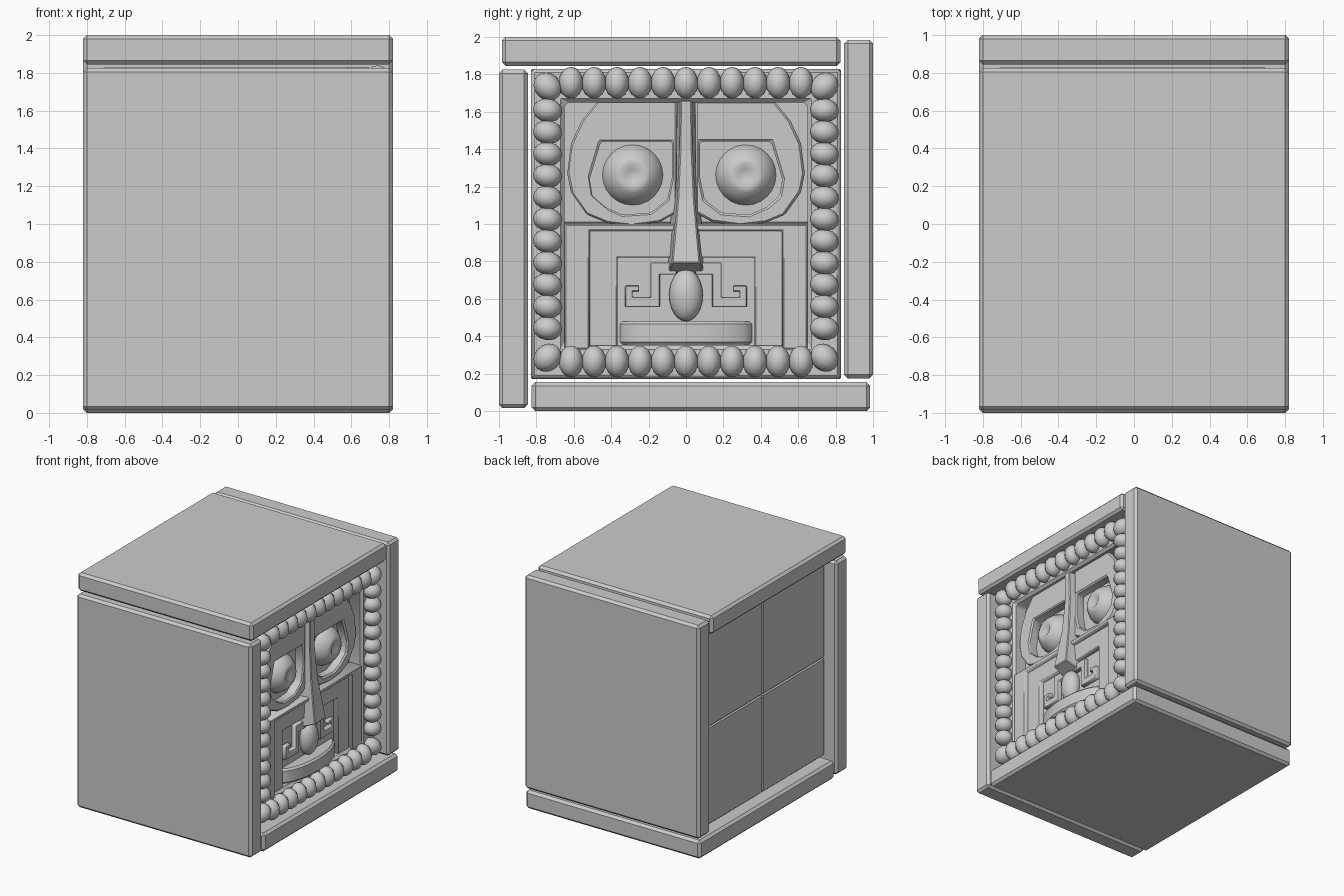
import bpy, bmesh
from math import pi, sin, cos, radians
from mathutils import Matrix, Vector

if "Cube" in bpy.data.objects:
    bpy.data.objects.remove(bpy.data.objects["Cube"])

# local (X, Y, Z) -> world (y, z, x): face outlines are drawn in the y-z plane
FACE = Matrix(((0, 0, 1, 0), (1, 0, 0, 0), (0, 1, 0, 0), (0, 0, 0, 1)))
CZ = 1.0


def finish(name, bm, bevel=0, smooth=False):
    bmesh.ops.recalc_face_normals(bm, faces=bm.faces)
    me = bpy.data.meshes.new(name)
    bm.to_mesh(me)
    bm.free()
    ob = bpy.data.objects.new(name, me)
    bpy.context.collection.objects.link(ob)
    if bevel:
        m = ob.modifiers.new("bevel", 'BEVEL')
        m.width, m.segments, m.limit_method = bevel, 1, 'ANGLE'
    if smooth:
        for p in me.polygons:
            p.use_smooth = True
    return ob


def box(name, lo, hi, bevel=0):
    lo, hi = Vector(lo), Vector(hi)
    bm = bmesh.new()
    bmesh.ops.create_cube(bm, size=1)
    bmesh.ops.scale(bm, vec=hi - lo, verts=bm.verts)
    bmesh.ops.translate(bm, vec=(lo + hi) / 2, verts=bm.verts)
    return finish(name, bm, bevel)


def plate(name, outlines, d0, d1, frame=FACE, bevel=0.008):
    """Extrude filled outlines (the later ones are holes) from d0 to d1."""
    cu = bpy.data.curves.new(name, 'CURVE')
    cu.dimensions, cu.fill_mode, cu.extrude = '2D', 'BOTH', (d1 - d0) / 2
    for pts in outlines:
        s = cu.splines.new('POLY')
        s.points.add(len(pts) - 1)
        for p, (a, b) in zip(s.points, pts):
            p.co = (a, b, 0, 1)
        s.use_cyclic_u = True
    tmp = bpy.data.objects.new(name + "_curve", cu)
    bpy.context.collection.objects.link(tmp)
    dg = bpy.context.evaluated_depsgraph_get()
    me = bpy.data.meshes.new_from_object(tmp.evaluated_get(dg))
    bpy.data.objects.remove(tmp)
    bm = bmesh.new()
    bm.from_mesh(me)
    bmesh.ops.remove_doubles(bm, verts=bm.verts, dist=1e-4)
    bmesh.ops.dissolve_limit(bm, angle_limit=0.01, verts=bm.verts, edges=bm.edges)
    bmesh.ops.translate(bm, vec=(0, 0, (d0 + d1) / 2), verts=bm.verts)
    bmesh.ops.transform(bm, matrix=frame, verts=bm.verts)
    return finish(name, bm, bevel)


def ball(name, loc, size, tilt=0, seg=10, rings=8):
    bm = bmesh.new()
    bmesh.ops.create_uvsphere(bm, u_segments=seg, v_segments=rings, radius=1)
    bmesh.ops.transform(bm, verts=bm.verts, matrix=Matrix.Translation(loc)
                        @ Matrix.Rotation(tilt, 4, 'X') @ Matrix.Diagonal((*size, 1)))
    return finish(name, bm, smooth=True)


# four outer slabs in a pinwheel
for i, side in enumerate(("top", "left", "bottom", "right")):
    slab = box(side + "_slab", (-.82, -.985, .845), (.82, .825, 1), .02)
    slab.data.transform(Matrix.Translation((0, 0, CZ)) @ Matrix.Rotation(i * pi / 2, 4, 'X'))

# four inner blocks, seen as panels at the back
for sy in (-1, 1):
    for sz in (-1, 1):
        y, z = sorted((0, sy * .83)), sorted((CZ, CZ + sz * .83))
        box("inner_block", (-.72, y[0], z[0]), (.59, y[1], z[1]), .01)

# sloped rim under the beads
rim = [[(-a, CZ - b), (a, CZ - b), (a, CZ + b), (-a, CZ + b)]
       for a, b in ((.83, .83), (.65, .65))]
plate("bead_rim", rim, .55, .71, bevel=.02)

# rows of beads and corner beads
for i in range(11):
    t = (i - 5) / 5
    for s in (-1, 1):
        ball("row_bead", (.74, t * .615, CZ + .01 + s * .745), (.075, .065, .085))
        ball("column_bead", (.74, s * .74, CZ + .025 + t * .583), (.075, .078, .063),
             radians(-8))
for sy in (-1, 1):
    for sz in (-1, 1):
        ball("corner_bead", (.74, sy * .74, CZ + .01 + sz * .725), (.075, .07, .08),
             sy * sz * -pi / 4)

# stepped lower face: outer arch, cheek arch, mouth recess
def arch(w, top, iw, itop, low=.33):
    return [(-w, low), (-w, top), (w, top), (w, low),
            (iw, low), (iw, itop), (-iw, itop), (-iw, low)]

plate("jaw_arch", [arch(.65, 1.0, .515, .965)], .58, .71)
plate("cheek_arch", [arch(.52, .97, .365, .82)], .58, .68)
box("mouth_recess", (.58, -.37, .33), (.64, .37, .825))

# eye surrounds, sockets and eyeballs with dimpled pupils
outer = [(.05, 1.66), (.47, 1.66), (.56, 1.55), (.615, 1.43), (.635, 1.27), (.615, 1.17),
         (.53, 1.05), (.42, 1.005), (.29, .99), (.14, 1.01), (.05, 1.06)]
inner = [(.075, 1.44), (.455, 1.44), (.515, 1.24), (.50, 1.15), (.43, 1.09),
         (.34, 1.05), (.19, 1.06), (.10, 1.13), (.075, 1.25)]
for s, ey in ((-1, -.285), (1, .32)):
    flip = lambda pts: [(s * a, b) for a, b in pts]
    plate("eye_surround", [flip(outer), flip(inner)], .58, .67, bevel=.012)
    bm = bmesh.new()
    bmesh.ops.create_uvsphere(bm, u_segments=24, v_segments=16, radius=.17)
    for v in bm.verts:
        if v.co.z > .16:
            v.co.z -= .035
    bmesh.ops.transform(bm, matrix=Matrix.Translation((.54, ey, 1.262)) @ FACE, verts=bm.verts)
    finish("eyeball", bm, smooth=True)

# tapered nose: (front z, back z, front half width, back half width, front x)
sections = [(1.66, 1.66, .03, .045, .70), (1.4, 1.4, .033, .055, .70),
            (1.13, 1.13, .045, .075, .72), (.79, .72, .075, .105, .775)]
bm = bmesh.new()
loops = [[bm.verts.new(p) for p in ((.6, -b, zb), (x, -f, zf), (x, f, zf), (.6, b, zb))]
         for zf, zb, f, b, x in sections]
for a, b in zip(loops, loops[1:]):
    for k in range(4):
        bm.faces.new((a[k], a[(k + 1) % 4], b[(k + 1) % 4], b[k]))
bm.faces.new(loops[0])
bm.faces.new(loops[-1])
finish("nose", bm, .006)

# hanging drop below the nose
ball("nose_drop", (.66, 0, .62), (.075, .09, .14), seg=16, rings=12)

# hooked moustache ridges
hook = [(.05, .795), (.19, .795), (.19, .61), (.285, .61), (.285, .64), (.25, .64),
        (.25, .67), (.325, .67), (.325, .555), (.14, .555), (.14, .73), (.05, .73)]
for s in (-1, 1):
    plate("moustache", [[(s * a, b) for a, b in hook]], .62, .675, bevel=.004)

# bowed lip
lip = [(.36 * sin(a), .62 + .14 * cos(a))
       for a in (radians(-90 + 15 * i) for i in range(13))]
plate("lip", [[(x, y) for y, x in lip]], .355, .48, Matrix.Identity(4), .015)
